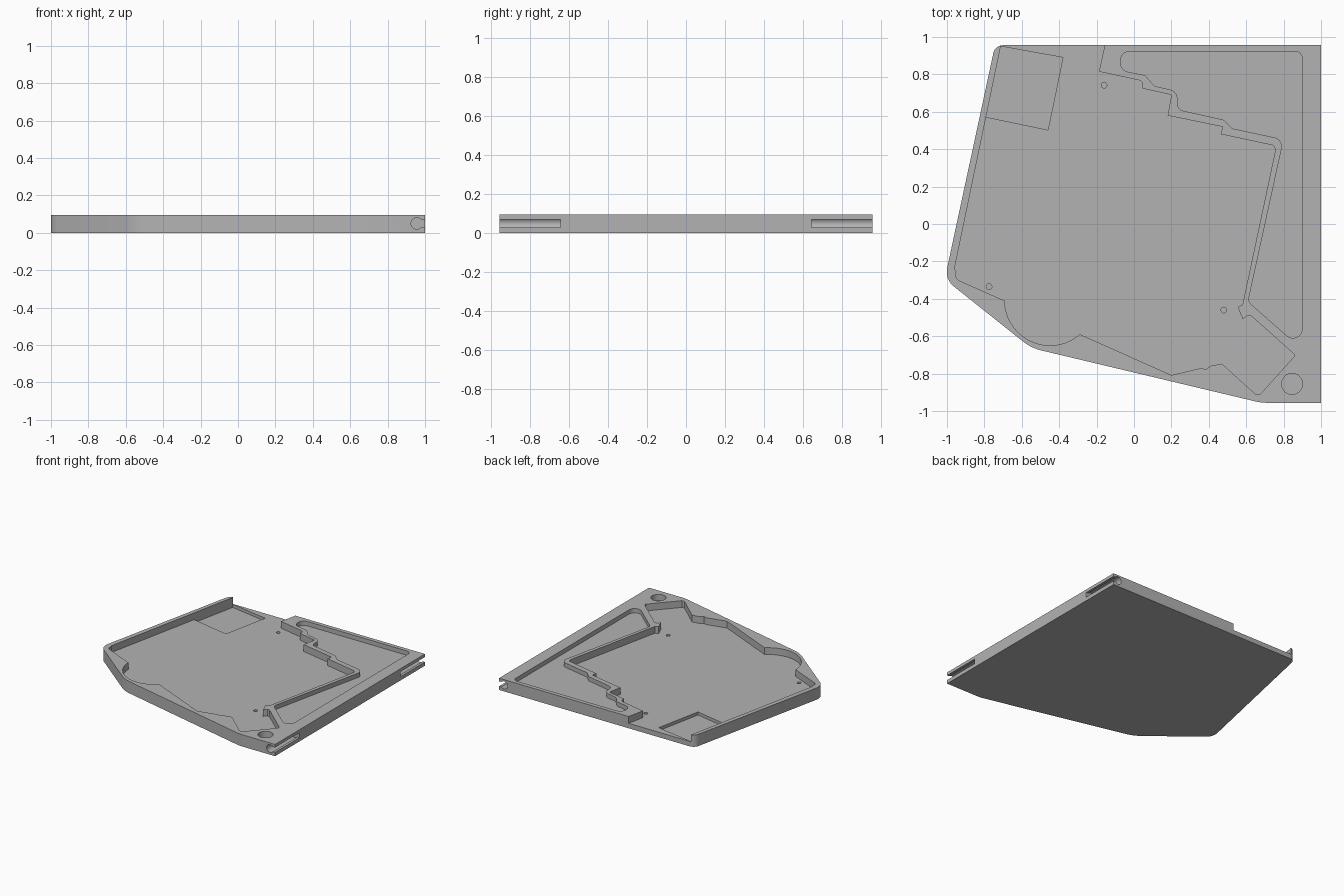
import bpy, bmesh
from math import sin, cos, tan, radians, pi
from mathutils import Vector

if "Cube" in bpy.data.objects:
    bpy.data.objects.remove(bpy.data.objects["Cube"])

TOP, FLOOR, HALF = 0.095, 0.04, 0.956

grey = bpy.data.materials.new("plain grey")
grey.use_nodes = True
grey.diffuse_color = (0.45, 0.45, 0.45, 1)
grey.node_tree.nodes["Principled BSDF"].inputs["Base Color"].default_value = (0.45, 0.45, 0.45, 1)


def arc(cx, cy, r, start, end, n=24):
    return [(cx + r * cos(radians(start + (end - start) * i / n)),
             cy + r * sin(radians(start + (end - start) * i / n))) for i in range(n + 1)]


def rounded(corners, n=8):
    """Outline whose (x, y, radius) corners are filleted."""
    out = []
    for i, (x, y, r) in enumerate(corners):
        p = Vector((x, y))
        if r == 0:
            out.append((x, y))
            continue
        a = (Vector(corners[i - 1][:2]) - p).normalized()
        b = (Vector(corners[(i + 1) % len(corners)][:2]) - p).normalized()
        half = a.angle(b) / 2
        centre = p + (a + b).normalized() * r / sin(half)
        u, v = p + a * r / tan(half) - centre, p + b * r / tan(half) - centre
        sweep = pi - 2 * half
        for k in range(n + 1):
            t = k / n
            out.append(tuple(centre + (u * sin((1 - t) * sweep) + v * sin(t * sweep)) / sin(sweep)))
    return out


def prism(name, outline, low, high, along_y=False):
    bm = bmesh.new()
    place = (lambda a, b: (a, low, b)) if along_y else (lambda a, b: (a, b, low))
    face = bm.faces.new([bm.verts.new(place(a, b)) for a, b in outline])
    ext = bmesh.ops.extrude_face_region(bm, geom=[face])
    move = (0, high - low, 0) if along_y else (0, 0, high - low)
    bmesh.ops.translate(bm, vec=move, verts=[v for v in ext["geom"] if isinstance(v, bmesh.types.BMVert)])
    bmesh.ops.recalc_face_normals(bm, faces=bm.faces)
    mesh = bpy.data.meshes.new(name)
    bm.to_mesh(mesh)
    bm.free()
    mesh.materials.append(grey)
    obj = bpy.data.objects.new(name, mesh)
    bpy.context.collection.objects.link(obj)
    return obj


def cut(target, cutter):
    mod = target.modifiers.new("cut", "BOOLEAN")
    mod.operation, mod.solver, mod.object = "DIFFERENCE", "EXACT", cutter
    bpy.context.view_layer.objects.active = target
    bpy.ops.object.modifier_apply(modifier=mod.name)
    bpy.data.objects.remove(cutter)


# Base plate
plate = prism("base_plate", rounded([
    (-0.743, HALF, 0.053), (1, HALF, 0), (1, -HALF, 0), (0.68, -HALF, 0.3),
    (-0.55, -0.663, 0.25), (-1.012, -0.295, 0.1)]), 0, TOP)

# Main pocket, open at the back
recess_corner, recess_back = (-0.791, 0.572), (-0.7125, 0.95)
pocket = [(-0.681, 1.1), recess_back, recess_corner, (-0.96, -0.24), (-0.95, -0.255),
          (-0.955, -0.28), (-0.94, -0.3)]
pocket += arc(-0.449, -0.406, 0.243, 181, 311)
pocket += [(0.2, -0.808), (0.36, -0.77), (0.385, -0.778), (0.41, -0.758), (0.47, -0.747),
           (0.65, -0.91), (0.675, -0.91), (0.855, -0.71), (0.855, -0.695), (0.625, -0.49),
           (0.605, -0.49), (0.582, -0.51), (0.555, -0.445), (0.58, -0.432),
           (0.757, 0.40), (0.745, 0.42), (0.465, 0.48), (0.472, 0.52), (0.18, 0.58),
           (0.2, 0.69), (0.045, 0.725), (0.045, 0.757), (0.03, 0.768), (-0.187, 0.815),
           (-0.125, 1.1)]
cut(plate, prism("pocket_cutter", pocket, FLOOR, 0.2))

# Square recess in the pocket floor
cut(plate, prism("recess_cutter", [recess_corner, (-0.46, 0.503), (-0.38, 0.89), recess_back], 0.015, 0.2))

# Shallow side pocket with rounded corners
cut(plate, prism("side_pocket_cutter", rounded([
    (-0.073, 0.923, 0.05), (0.9, 0.923, 0.04), (0.9, -0.67, 0.05), (0.61, -0.415, 0.04),
    (0.8, 0.452, 0.05), (0.525, 0.511, 0.03), (0.48, 0.557, 0.03), (0.232, 0.612, 0.04),
    (0.232, 0.71, 0.05), (0.11, 0.737, 0.04), (0.06, 0.795, 0.03), (-0.073, 0.822, 0.05)]),
    0.06, 0.2))

# Blind holes
for x, y, r, depth in [(0.845, -0.855, 0.056, 0.045), (-0.16, 0.742, 0.015, 0.02),
                       (-0.775, -0.335, 0.015, 0.02), (0.48, -0.46, 0.015, 0.02)]:
    cut(plate, prism("hole_cutter", arc(x, y, r, 0, 352.5, 47), depth, 0.2))

# Keyhole slots along the +x edge, open at the front and back
slot = arc(0.956, 0.05, 0.031, 40, 320) + [(1.1, 0.03), (1.1, 0.07)]
for low, high in [(-1.1, -0.643), (0.643, 1.1)]:
    cut(plate, prism("slot_cutter", slot, low, high, along_y=True))

bpy.ops.object.select_all(action="DESELECT")
plate.select_set(True)
bpy.context.view_layer.objects.active = plate
bpy.ops.object.shade_smooth_by_angle(angle=radians(30))
